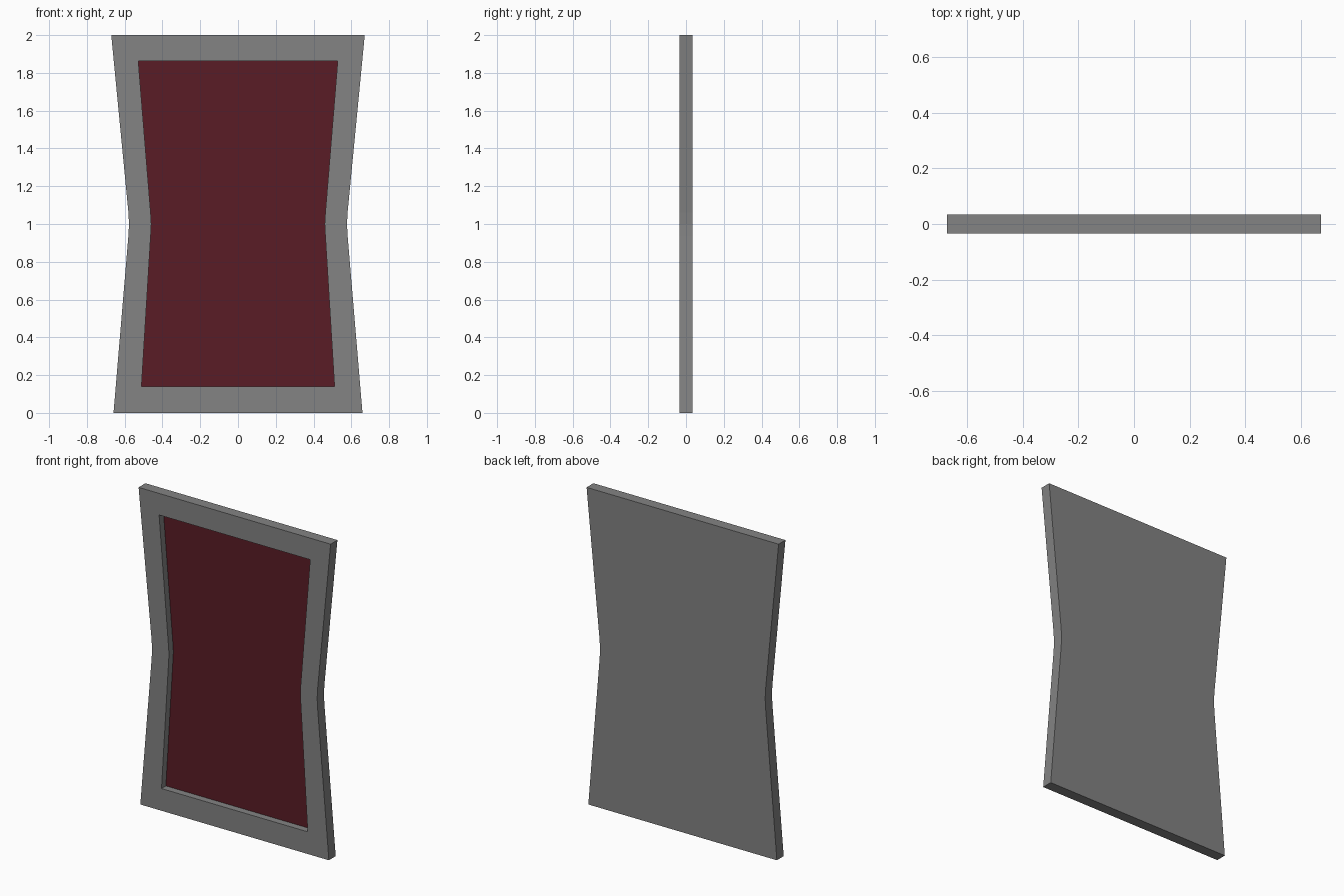
import bpy, bmesh

if "Cube" in bpy.data.objects:
    bpy.data.objects.remove(bpy.data.objects["Cube"])

FRONT, BACK, FLOOR = -0.034, 0.034, 0.01


def outline(top, waist, bottom):
    """Hourglass loop mirrored in x; waist holds the points of its softened bend."""
    right = [bottom, *waist, top]
    return right + [(-x, z) for x, z in reversed(right)]


outer = outline((0.671, 2.0), [(0.580, 0.94), (0.577, 1.0), (0.580, 1.06)], (0.659, 0.0))
inner = outline((0.528, 1.864), [(0.461, 0.96), (0.459, 1.0), (0.461, 1.04)], (0.511, 0.14))


def make_object(name, bm, color):
    mesh = bpy.data.meshes.new(name)
    bm.to_mesh(mesh)
    bm.free()
    mat = bpy.data.materials.new(name + "_paint")
    mat.diffuse_color = (*color, 1)
    mat.use_nodes = True
    mat.node_tree.nodes["Principled BSDF"].inputs["Base Color"].default_value = mat.diffuse_color
    mesh.materials.append(mat)
    obj = bpy.data.objects.new(name, mesh)
    bpy.context.collection.objects.link(obj)
    return obj


def add_loop(bm, points, y):
    return [bm.verts.new((x, y, z)) for x, z in points]


def bridge(bm, a, b):
    n = len(a)
    for i in range(n):
        j = (i + 1) % n
        bm.faces.new((a[i], a[j], b[j], b[i]))


# Frame: back sheet, outer edge, front border and recess walls
bm = bmesh.new()
loops = [add_loop(bm, outer, BACK), add_loop(bm, outer, FRONT),
         add_loop(bm, inner, FRONT), add_loop(bm, inner, FLOOR)]
bm.faces.new(loops[0])
for a, b in zip(loops, loops[1:]):
    bridge(bm, a, b)
bmesh.ops.recalc_face_normals(bm, faces=bm.faces)
make_object("frame", bm, (0.227, 0.227, 0.227))

# Red panel closing the bottom of the recess, facing the front
bm = bmesh.new()
face = bm.faces.new(add_loop(bm, inner, FLOOR))
face.normal_update()
if face.normal.y > 0:
    face.normal_flip()
make_object("inset_panel", bm, (0.100, 0.0116, 0.0194))
